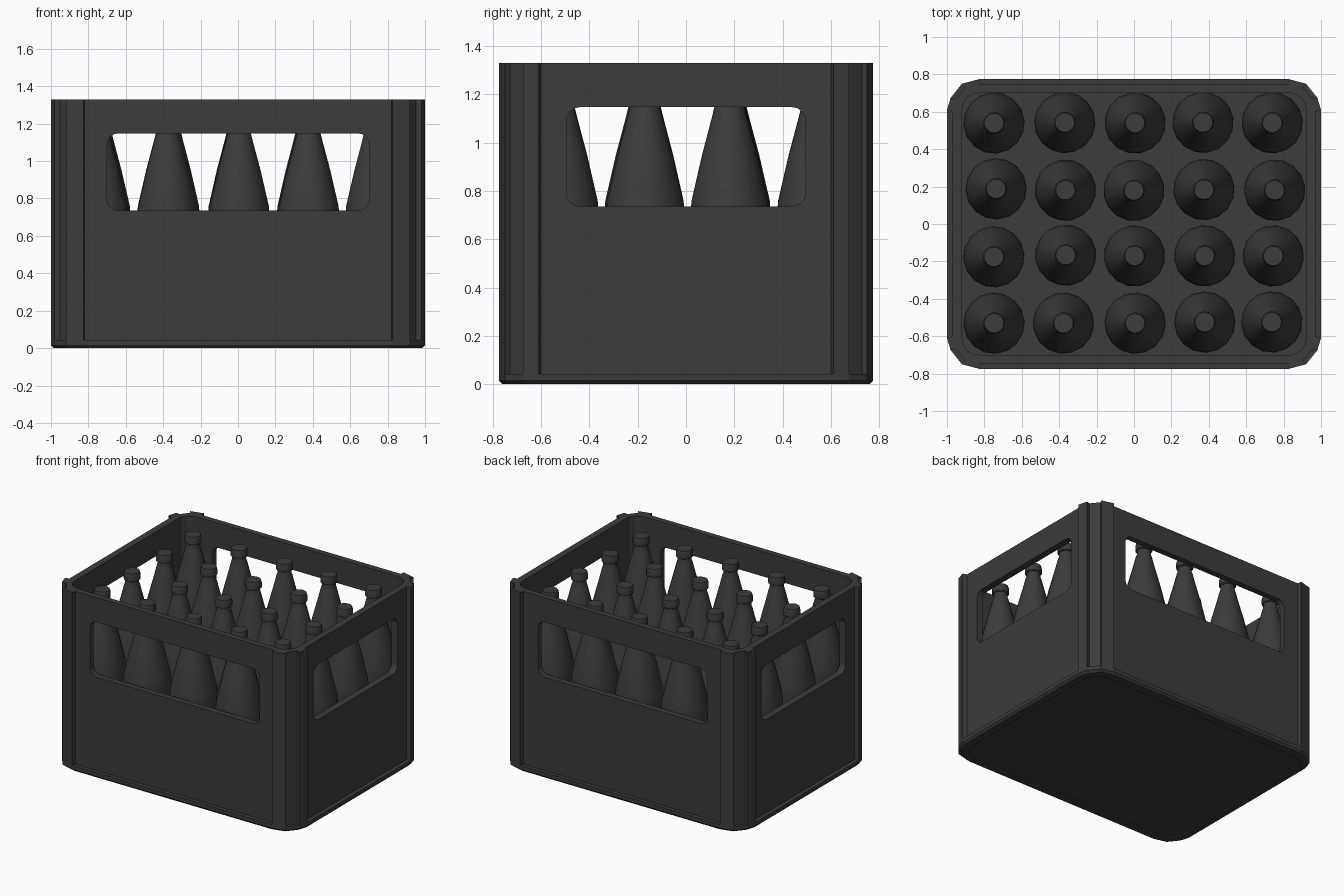
import bpy, bmesh, math, random
from mathutils import Matrix

if "Cube" in bpy.data.objects:
    bpy.data.objects.remove(bpy.data.objects["Cube"])

random.seed(4)
dark = bpy.data.materials.new("dark_plastic")
dark.diffuse_color = (0.045, 0.045, 0.045, 1)
dark.use_nodes = True
dark.node_tree.nodes["Principled BSDF"].inputs["Base Color"].default_value = dark.diffuse_color


def finish(name, bm):
    bmesh.ops.recalc_face_normals(bm, faces=bm.faces)
    me = bpy.data.meshes.new(name)
    bm.to_mesh(me)
    bm.free()
    me.materials.append(dark)
    ob = bpy.data.objects.new(name, me)
    bpy.context.collection.objects.link(ob)
    return ob


def loft(name, sections, matrix=Matrix()):
    """Closed solid through equal-length rings of (x, y) at given z."""
    bm = bmesh.new()
    rings = [[bm.verts.new((x, y, z)) for x, y in pts] for pts, z in sections]
    n = len(rings[0])
    for a, b in zip(rings, rings[1:]):
        for i in range(n):
            j = (i + 1) % n
            bm.faces.new((a[i], a[j], b[j], b[i]))
    bm.faces.new(rings[0][::-1])
    bm.faces.new(rings[-1])
    bm.transform(matrix)
    return finish(name, bm)


def mirrored(q):
    """Full outline from a first-quadrant chain running from +y to +x."""
    r = q[::-1]
    return (q + [(x, -y) for x, y in r] + [(-x, -y) for x, y in q]
            + [(-x, y) for x, y in r])


def rounded_rect(hx, hy, r, steps=4):
    q = []
    for i in range(steps + 1):
        a = math.pi / 2 * (1 - i / steps)
        q.append((hx - r + r * math.cos(a), hy - r + r * math.sin(a)))
    return mirrored(q)


def cut(ob, cutter):
    mod = ob.modifiers.new("cut", 'BOOLEAN')
    mod.object = cutter
    mod.operation = 'DIFFERENCE'
    mod.solver = 'EXACT'
    bpy.context.view_layer.objects.active = ob
    bpy.ops.object.modifier_apply(modifier=mod.name)
    bpy.data.objects.remove(cutter)


def lathe(name, profile, sides):
    return loft(name, [([(r * math.cos(2 * math.pi * i / sides),
                          r * math.sin(2 * math.pi * i / sides))
                         for i in range(sides)], z) for r, z in profile])


def smooth(ob):
    bpy.ops.object.select_all(action='DESELECT')
    ob.select_set(True)
    bpy.context.view_layer.objects.active = ob
    bpy.ops.object.shade_smooth_by_angle(angle=math.radians(30))


# Base tray: full outline, slightly tucked under, shallow recess below
base_out = mirrored([(0.825, 0.775), (0.92, 0.75), (0.98, 0.675), (1.0, 0.61)])
tucked = [(x * 0.985, y * 0.982) for x, y in base_out]
base = loft("crate_base", [(tucked, 0), (base_out, 0.015), (base_out, 0.042)])
recess = rounded_rect(0.93, 0.70, 0.1)
cut(base, loft("recess_cutter", [(recess, -0.05), (recess, 0.008)]))

# Walls: recessed panels with paired corner ribs and a groove between them
wall_out = mirrored([(0.82, 0.745), (0.825, 0.775), (0.92, 0.75), (0.905, 0.728),
                     (0.953, 0.668), (0.98, 0.675), (1.0, 0.61), (0.97, 0.60)])
walls = loft("crate_walls", [(wall_out, 0.04), (wall_out, 1.33)])
inner = rounded_rect(0.92, 0.70, 0.09)
cut(walls, loft("cavity_cutter", [(inner, -0.1), (inner, 1.5)]))

# Hand openings through both wall pairs
for half, turn in ((0.70, 0), (0.495, math.pi / 2)):
    hole = rounded_rect(half, 0.205, 0.055)
    place = (Matrix.Translation((0, 0, 0.942)) @ Matrix.Rotation(turn, 4, 'Z')
             @ Matrix.Rotation(math.pi / 2, 4, 'X'))
    cut(walls, loft("opening_cutter", [(hole, -1.5), (hole, 1.5)], place))

# Bottle and cap, turned from profiles
bottle = lathe("bottle", [(0.15, 0.045), (0.164, 0.06), (0.164, 0.70), (0.159, 0.76),
                          (0.115, 0.95), (0.075, 1.10), (0.055, 1.18), (0.048, 1.20),
                          (0.046, 1.24)], 16)
cap = lathe("bottle_cap", [(0.050, 1.225), (0.058, 1.23), (0.058, 1.265),
                           (0.052, 1.285)], 16)
smooth(bottle)
smooth(cap)

# Five by four loosely packed bottles
for i in range(5):
    for j in range(4):
        x = (i - 2) * 0.372 + random.uniform(-0.008, 0.008)
        y = (j - 1.5) * 0.355 + 0.007 + random.uniform(-0.006, 0.006)
        spin = random.uniform(0, math.pi)
        for src in (bottle, cap):
            ob = src if i == j == 0 else src.copy()
            if ob is not src:
                ob.name = f"{src.name.split('.')[0]}_{i}_{j}"
                bpy.context.collection.objects.link(ob)
            ob.location = (x, y, 0)
            ob.rotation_euler = (0, 0, spin)
